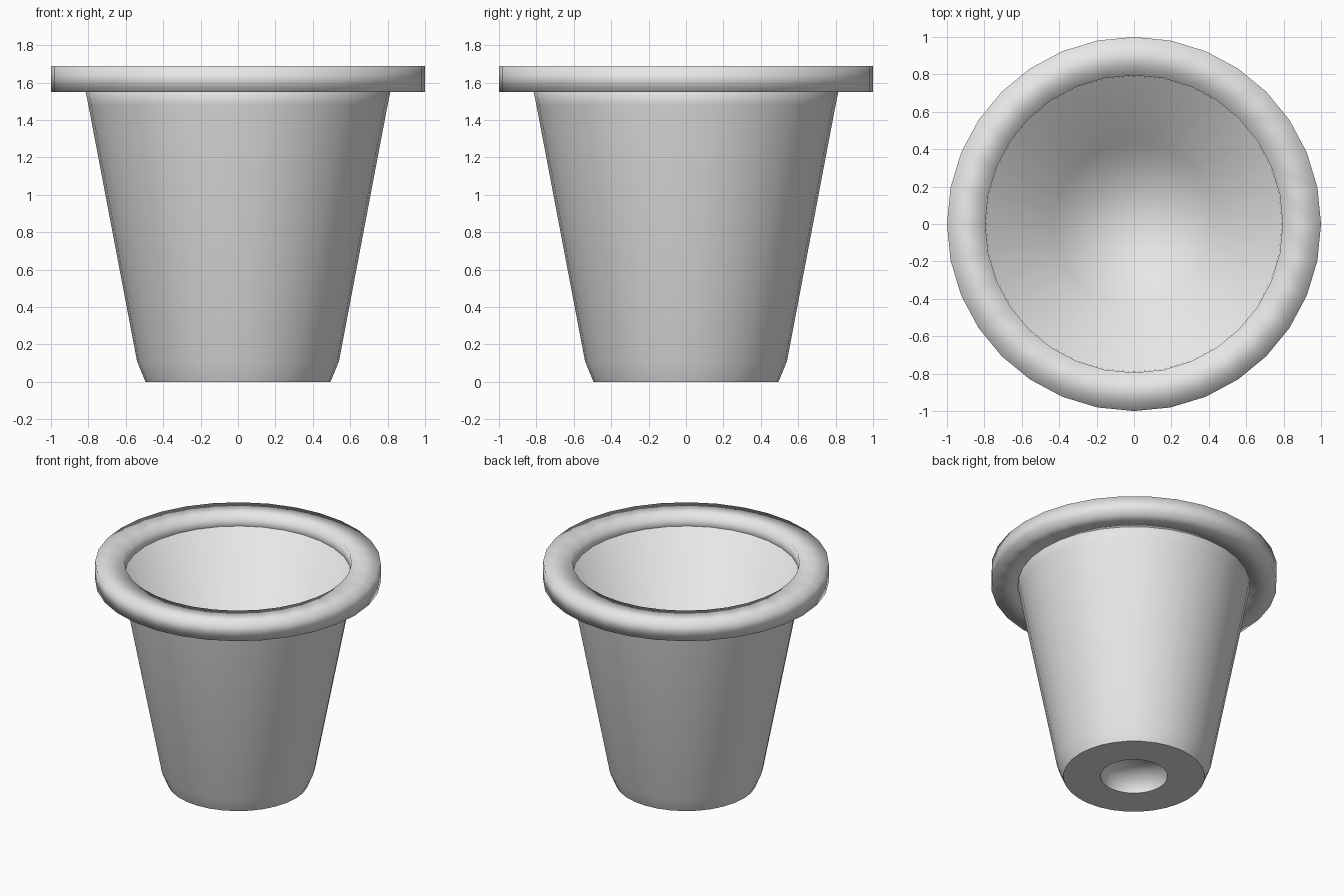
import bpy, bmesh
from math import cos, sin, tau

cube = bpy.data.objects.get("Cube")
if cube:
    bpy.data.objects.remove(cube)

SIDES = 32
GREY = (0.8, 0.8, 0.8, 1.0)

clay = bpy.data.materials.new("plain grey")
clay.use_nodes = True
clay.diffuse_color = GREY
clay.node_tree.nodes["Principled BSDF"].inputs["Base Color"].default_value = GREY


def lathe(name, profile, closed=False, sharp_rings=()):
    """Turn an (r, z) profile around z; cap its two ends, or join them if closed."""
    bm = bmesh.new()
    rings = [[bm.verts.new((r * cos(tau * i / SIDES), r * sin(tau * i / SIDES), z))
              for i in range(SIDES)] for r, z in profile]
    pairs = list(zip(rings, rings[1:]))
    if closed:
        pairs.append((rings[-1], rings[0]))
    else:
        bm.faces.new(rings[0])
        bm.faces.new(rings[-1])
    for a, b in pairs:
        for i in range(SIDES):
            j = (i + 1) % SIDES
            bm.faces.new((a[i], a[j], b[j], b[i]))
    for face in bm.faces:
        face.smooth = True
    # crisp edges
    for k in sharp_rings:
        for i in range(SIDES):
            bm.edges.get((rings[k][i], rings[k][(i + 1) % SIDES])).smooth = False
    bmesh.ops.recalc_face_normals(bm, faces=bm.faces)
    mesh = bpy.data.meshes.new(name)
    bm.to_mesh(mesh)
    bm.free()
    mesh.materials.append(clay)
    obj = bpy.data.objects.new(name, mesh)
    bpy.context.collection.objects.link(obj)
    return obj


# cup: from the base recess, up the outside, over the lip and down inside
lathe("pot_body", [
    (0.22, 0.10), (0.235, 0),       # drainage recess
    (0.495, 0), (0.54, 0.11),       # foot and its bevel
    (0.80, 1.48), (0.825, 1.60),    # tapered wall
    (0.79, 1.60),                   # lip
    (0.43, 0.16),                   # inner floor edge
], sharp_rings=(1, 2))

# thick collar around the mouth
lathe("rim", [(0.795, 1.548), (1.0, 1.548), (1.0, 1.688), (0.795, 1.688)], closed=True)
